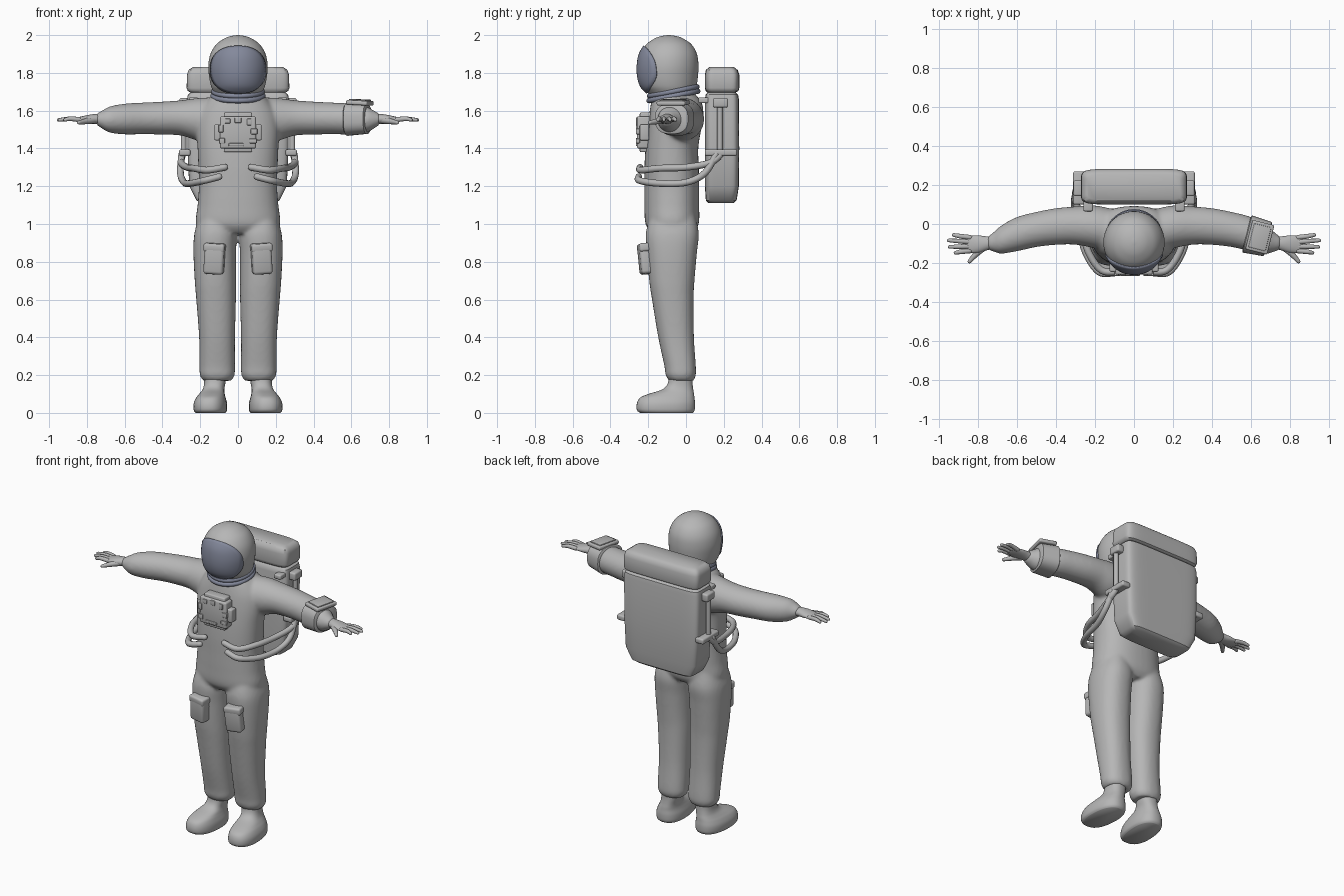
import bpy, bmesh, math
from mathutils import Vector, Matrix

if "Cube" in bpy.data.objects:
    bpy.data.objects.remove(bpy.data.objects["Cube"])


def material(name, rgb):
    m = bpy.data.materials.new(name)
    m.diffuse_color = (*rgb, 1)
    m.use_nodes = True
    m.node_tree.nodes["Principled BSDF"].inputs["Base Color"].default_value = m.diffuse_color
    return m


GREY = material("suit grey", (0.47, 0.47, 0.47))
BLUE = material("visor blue grey", (0.23, 0.25, 0.33))


def finish(bm, name, mat, angle=40):
    bmesh.ops.recalc_face_normals(bm, faces=bm.faces)
    me = bpy.data.meshes.new(name)
    bm.to_mesh(me)
    bm.free()
    ob = bpy.data.objects.new(name, me)
    bpy.context.collection.objects.link(ob)
    me.materials.append(mat)
    bpy.ops.object.select_all(action='DESELECT')
    ob.select_set(True)
    bpy.context.view_layer.objects.active = ob
    bpy.ops.object.shade_smooth_by_angle(angle=math.radians(angle))
    return ob


def smooth_rows(rows, steps):
    """Catmull-Rom interpolation between cross-section rows."""
    out = []
    for i in range(len(rows) - 1):
        p = [rows[max(0, min(len(rows) - 1, i + k))] for k in (-1, 0, 1, 2)]
        for s in range(steps):
            t = s / steps
            out.append([0.5 * (2 * b + (c - a) * t + (2 * a - 5 * b + 4 * c - d) * t * t
                               + (3 * b - a - 3 * c + d) * t ** 3) for a, b, c, d in zip(*p)])
    return out + [list(rows[-1])]


def loft(bm, rows, axis='z', power=2.0, steps=4, n=40, side=1):
    """Rows: position on axis, centre and half width, then low and high limits."""
    rings = []
    for t, c, r, lo, hi in smooth_rows(rows, steps):
        ring = []
        for k in range(n):
            a = math.tau * k / n
            u = c + r * math.copysign(abs(math.cos(a)) ** (2 / power), math.cos(a))
            v = (lo + hi) / 2 + (hi - lo) / 2 * math.copysign(abs(math.sin(a)) ** (2 / power), math.sin(a))
            p = (u, v, t) if axis == 'z' else (t, u, v)
            ring.append(bm.verts.new((p[0] * side, p[1], p[2])))
        rings.append(ring)
    for a, b in zip(rings, rings[1:]):
        for k in range(n):
            bm.faces.new((a[k], a[(k + 1) % n], b[(k + 1) % n], b[k]))
    bm.faces.new(rings[0])
    bm.faces.new(rings[-1])


def box(name, centre, size, bevel=0.008, turn=(0, 0, 0), mat=GREY):
    bm = bmesh.new()
    bmesh.ops.create_cube(bm, size=1)
    bmesh.ops.scale(bm, vec=size, verts=bm.verts)
    bmesh.ops.bevel(bm, geom=bm.edges[:], offset=bevel, segments=3, affect='EDGES', profile=0.5)
    ob = finish(bm, name, mat)
    ob.location = centre
    ob.rotation_euler = [math.radians(a) for a in turn]
    return ob


def tube(name, points, radii):
    """Round tube through points, tapered by radii, with rounded ends."""
    rows = smooth_rows([(*p, r) for p, r in zip(points, radii)], 6)
    pts = [Vector(r[:3]) for r in rows]
    d0, d1 = (pts[0] - pts[1]).normalized(), (pts[-1] - pts[-2]).normalized()
    r0, r1 = rows[0][3], rows[-1][3]
    line = [(pts[0] + d0 * r0 * .9, r0 * .4), (pts[0] + d0 * r0 * .6, r0 * .8)]
    line += [(p, r[3]) for p, r in zip(pts, rows)]
    line += [(pts[-1] + d1 * r1 * .6, r1 * .8), (pts[-1] + d1 * r1 * .9, r1 * .4)]
    bm, rings, n = bmesh.new(), [], 12
    for i, (p, r) in enumerate(line):
        d = (line[min(i + 1, len(line) - 1)][0] - line[max(i - 1, 0)][0]).normalized()
        ref = Vector((0, 0, 1)) if abs(d.z) < 0.9 else Vector((0, 1, 0))
        u = d.cross(ref).normalized()
        v = d.cross(u)
        rings.append([bm.verts.new(p + r * (u * math.cos(math.tau * k / n) + v * math.sin(math.tau * k / n)))
                      for k in range(n)])
    for a, b in zip(rings, rings[1:]):
        for k in range(n):
            bm.faces.new((a[k], a[(k + 1) % n], b[(k + 1) % n], b[k]))
    bm.faces.new(rings[0])
    bm.faces.new(rings[-1])
    return finish(bm, name, GREY, 60)


# Suit body: torso, legs and sleeves fused into one soft skin
torso = [(.95, 0, .17, -.18, .04), (1.0, 0, .222, -.215, .068), (1.1, 0, .214, -.22, .07),
         (1.2, 0, .207, -.22, .07), (1.3, 0, .21, -.22, .068), (1.4, 0, .214, -.215, .065),
         (1.5, 0, .22, -.205, .08), (1.58, 0, .21, -.195, .092), (1.64, 0, .175, -.185, .085),
         (1.68, 0, .135, -.175, .055), (1.7, 0, .11, -.16, .03)]
leg = [(1.04, .115, .09, -.19, .05), (.95, .119, .112, -.213, .068), (.85, .123, .113, -.208, .058),
       (.7, .12, .109, -.195, .045), (.6, .116, .105, -.18, .04), (.4, .111, .095, -.147, .042),
       (.25, .11, .094, -.115, .052), (.2, .11, .092, -.108, .052), (.17, .11, .075, -.09, .04)]
sleeve = [(.08, -.04, .11, 1.45, 1.67), (.2, -.015, .11, 1.44, 1.668), (.3, -.008, .098, 1.468, 1.655),
          (.4, -.013, .094, 1.473, 1.648), (.5, -.028, .09, 1.475, 1.643), (.6, -.052, .088, 1.474, 1.637),
          (.68, -.08, .072, 1.484, 1.622), (.72, -.092, .05, 1.505, 1.6), (.75, -.098, .033, 1.525, 1.585)]
bm = bmesh.new()
loft(bm, torso, power=2.3)
for s in (1, -1):
    loft(bm, leg, power=2.3, side=s)
    loft(bm, sleeve, 'x', side=s)
suit = finish(bm, "suit_body", GREY, 180)
mod = suit.modifiers.new("fuse", 'REMESH')
mod.mode, mod.voxel_size, mod.use_smooth_shade = 'VOXEL', 0.01, True
mod = suit.modifiers.new("soften", 'SMOOTH')
mod.factor, mod.iterations = 0.5, 8

# Helmet shell
helmet = [(1.67, 0, .115, -.18, .04), (1.7, 0, .13, -.21, .047), (1.73, 0, .143, -.236, .056),
          (1.78, 0, .153, -.251, .063), (1.84, 0, .157, -.253, .066), (1.9, 0, .146, -.242, .058),
          (1.95, 0, .116, -.211, .03), (1.98, 0, .076, -.17, -.012), (1.994, 0, .042, -.135, -.047),
          (2.0, 0, .006, -.099, -.084)]
bm = bmesh.new()
loft(bm, helmet, n=56)
finish(bm, "helmet", GREY, 180)

# Visor: rounded panel wrapped over the front of the helmet
fine = smooth_rows(helmet, 8)


def helmet_front(x, z):
    i = max(k for k in range(len(fine) - 1) if fine[k][0] <= z)
    a, b = fine[i], fine[i + 1]
    t = (z - a[0]) / (b[0] - a[0])
    _, _, hx, lo, hi = [p + (q - p) * t for p, q in zip(a, b)]
    return (lo + hi) / 2 - (hi - lo) / 2 * math.sqrt(max(0, 1 - (x / hx) ** 2))


bm = bmesh.new()
hub = bm.verts.new((0, helmet_front(0, 1.817) - .004, 1.817))
prev = None
for j in range(1, 11):
    ring = []
    for k in range(56):
        a = math.tau * k / 56
        ca, sa = math.cos(a), math.sin(a)
        x = .146 * j / 10 * math.copysign(abs(ca) ** .87, ca)
        z = 1.817 + .125 * j / 10 * math.copysign(abs(sa) ** .87, sa)
        ring.append(bm.verts.new((x, helmet_front(x, z) - .004, z)))
    for k in range(56):
        q = (k + 1) % 56
        bm.faces.new((prev[k], prev[q], ring[q], ring[k]) if prev else (hub, ring[k], ring[q]))
    prev = ring
visor = finish(bm, "visor", BLUE, 60)
mod = visor.modifiers.new("thickness", 'SOLIDIFY')
mod.thickness, mod.offset = 0.008, 0

# Tilted neck ring, two stacked bands
for name, lift, rad in (("neck_ring_upper", .012, .128), ("neck_ring_lower", -.012, .132)):
    bpy.ops.mesh.primitive_torus_add(major_radius=rad, minor_radius=.014, major_segments=56,
                                     minor_segments=12, location=(0, -.067, 1.69 + lift),
                                     rotation=(math.radians(11), 0, 0))
    ob = bpy.context.object
    ob.name = name
    ob.data.materials.append(BLUE)
    bpy.ops.object.shade_smooth()

# Backpack main body and top module
bm = bmesh.new()
loft(bm, [(1.11, 0, .19, .12, .25), (1.125, 0, .22, .105, .268), (1.2, 0, .258, .1, .28),
          (1.4, 0, .268, .1, .282), (1.66, 0, .27, .1, .28), (1.685, 0, .265, .104, .276),
          (1.697, 0, .25, .115, .262)], power=7, steps=1, n=96)
finish(bm, "backpack", GREY)
bm = bmesh.new()
loft(bm, [(1.695, 0, .25, .115, .262), (1.705, 0, .266, .104, .278), (1.72, 0, .272, .1, .282),
          (1.79, 0, .27, .1, .282), (1.815, 0, .262, .105, .274), (1.83, 0, .24, .122, .255)],
     power=7, steps=1, n=96)
finish(bm, "backpack_top", GREY)

boot = [(0, .14, .078, -.245, .035), (.015, .14, .087, -.262, .045), (.05, .14, .087, -.262, .047),
        (.08, .138, .077, -.245, .044), (.1, .134, .067, -.2, .042), (.125, .128, .057, -.125, .038),
        (.16, .122, .056, -.095, .035), (.22, .12, .06, -.09, .035)]
palm = [(.72, -.094, .03, 1.528, 1.582), (.76, -.1, .037, 1.53, 1.582), (.8, -.103, .045, 1.533, 1.576),
        (.84, -.104, .045, 1.538, 1.567), (.865, -.104, .04, 1.544, 1.561)]
finger_lines = [(-.069, .925, -.056), (-.092, .95, -.084), (-.115, .945, -.117), (-.137, .915, -.148)]

for s, tag in ((1, "left"), (-1, "right")):
    # Boots, toes turned slightly outward
    bm = bmesh.new()
    loft(bm, boot, power=2.4, side=s)
    bmesh.ops.rotate(bm, verts=bm.verts, cent=(.125 * s, -.02, 0), matrix=Matrix.Rotation(math.radians(4 * s), 3, 'Z'))
    finish(bm, tag + "_boot", GREY, 60)
    # Gloves
    bm = bmesh.new()
    loft(bm, palm, 'x', side=s, n=24)
    finish(bm, tag + "_palm", GREY, 80)
    for y0, x1, y1 in finger_lines:
        tube(tag + "_finger", [(.84 * s, y0, 1.553), (.89 * s, (y0 + y1) / 2, 1.557), (x1 * s, y1, 1.551)],
             (.013, .012, .009))
    tube(tag + "_thumb", [(.765 * s, -.115, 1.55), (.81 * s, -.155, 1.543), (.843 * s, -.192, 1.537)],
         (.019, .015, .01))
    # Thigh pockets with flaps
    box(tag + "_pocket", (.125 * s, -.213, .815), (.105, .07, .16), .016, (5, -4 * s, 8 * s))
    box(tag + "_pocket_flap", (.124 * s, -.216, .875), (.112, .075, .045), .012, (5, -4 * s, 8 * s))
    # Backpack side pipe and its fittings
    tube(tag + "_side_pipe", [(.288 * s, .18, 1.37), (.288 * s, .18, 1.5), (.288 * s, .18, 1.64)], (.015,) * 3)
    box(tag + "_pipe_cap", (.285 * s, .183, 1.642), (.05, .08, .05), .01)
    box(tag + "_pipe_clamp", (.282 * s, .185, 1.378), (.06, .17, .035), .01)
    box(tag + "_shoulder_link", (.235 * s, .095, 1.655), (.05, .06, .03), .008)
    # Hoses wrapping from the pack to the waist
    tube(tag + "_upper_hose", [(.292 * s, .19, 1.375), (.3 * s, .13, 1.325), (.27 * s, 0, 1.3),
                               (.235 * s, -.14, 1.295), (.165 * s, -.238, 1.285), (.07 * s, -.243, 1.3)], (.018,) * 6)
    tube(tag + "_lower_hose", [(.298 * s, .16, 1.37), (.305 * s, .1, 1.27), (.285 * s, 0, 1.22),
                               (.25 * s, -.14, 1.215), (.18 * s, -.245, 1.23), (.1 * s, -.25, 1.25)], (.018,) * 6)

# Wrist unit: cuff with a plate on top
bm = bmesh.new()
loft(bm, [(.575, 0, .09, -.083, .08), (.58, 0, .098, -.09, .088), (.685, 0, .09, -.08, .08),
          (.69, 0, .08, -.072, .072)], 'x', power=2.6, steps=1)
bmesh.ops.translate(bm, verts=bm.verts, vec=(-.635, 0, 0))
bmesh.ops.rotate(bm, verts=bm.verts, cent=(0, 0, 0), matrix=Matrix.Rotation(math.radians(-14), 3, 'Z'))
bmesh.ops.translate(bm, verts=bm.verts, vec=(.635, -.065, 1.557))
finish(bm, "wrist_cuff", GREY)
box("wrist_plate", (.645, -.068, 1.642), (.115, .155, .024), .008, (0, 3, -14))
box("wrist_screen", (.645, -.068, 1.656), (.09, .125, .008), .003, (0, 3, -14))

# Chest control unit, its side lugs, switches and dials
box("chest_unit", (0, -.225, 1.485), (.19, .07, .17), .01)
box("chest_lugs", (0, -.22, 1.485), (.25, .05, .085), .008)
box("chest_base", (0, -.215, 1.485), (.15, .06, .21), .008)
for x, z, w, h in ((-.055, 1.545, .03, .025), (.0, 1.55, .035, .03), (.06, 1.54, .025, .035),
                   (.085, 1.49, .035, .03), (.08, 1.44, .04, .025), (-.085, 1.44, .03, .03),
                   (-.09, 1.505, .025, .04), (-.01, 1.42, .08, .015)):
    box("chest_switch", (x, -.255, z), (w, .022, h), .004)
